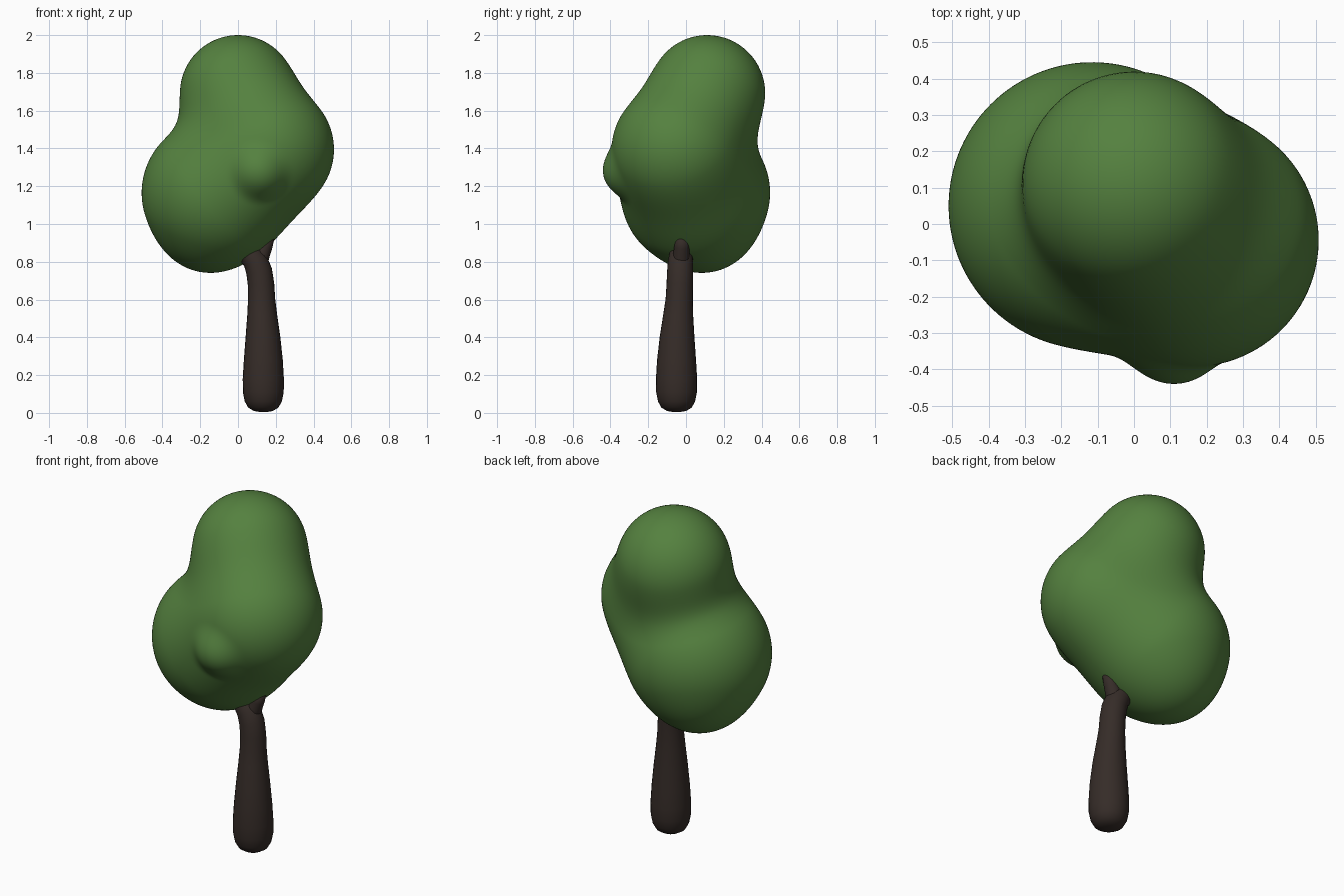
import bpy, bmesh
from mathutils import Vector

if "Cube" in bpy.data.objects:
    bpy.data.objects.remove(bpy.data.objects["Cube"])


def finish(obj, color):
    mat = bpy.data.materials.new(obj.name + "_colour")
    mat.diffuse_color = (*color, 1)
    mat.use_nodes = True
    mat.node_tree.nodes["Principled BSDF"].inputs["Base Color"].default_value = mat.diffuse_color
    obj.data.materials.append(mat)
    for p in obj.data.polygons:
        p.use_smooth = True


# Foliage lobes: centre, radius, blend width to the lobes before it
LOBES = [
    ((-0.115, 0.05, 1.165), 0.395, 0.0),   # low left
    ((-0.16, 0.10, 1.00), 0.24, 0.10),     # bottom
    ((0.16, -0.045, 1.395), 0.348, 0.18),  # right
    ((0.0, 0.112, 1.693), 0.307, 0.17),    # top
    ((0.11, -0.30, 1.285), 0.14, 0.05),    # small front bump
]


def distance(p):
    d = None
    for centre, r, k in LOBES:
        e = (p - Vector(centre)).length - r
        if d is None:
            d = e
        else:
            h = max(k - abs(d - e), 0) / k
            d = min(d, e) - h * h * k / 4
    return d


# Foliage: a sphere shrink-wrapped inwards on to the blended lobes
bm = bmesh.new()
bmesh.ops.create_icosphere(bm, subdivisions=6, radius=1)
core = Vector((0.0, 0.03, 1.32))
for v in bm.verts:
    direction = v.co.normalized()
    t = 1.0
    for _ in range(50):
        d = distance(core + direction * t)
        t -= d * 0.9
        if abs(d) < 0.0003:
            break
    v.co = core + direction * t
me = bpy.data.meshes.new("foliage")
bm.to_mesh(me)
bm.free()
foliage = bpy.data.objects.new("foliage", me)
bpy.context.collection.objects.link(foliage)
finish(foliage, (0.09, 0.22, 0.05))


def limb(name, rings, sides=24):
    """Tube through (x, y, z, radius) rings, closed at both ends."""
    bm = bmesh.new()
    pts = [Vector(r[:3]) for r in rings]
    loops = []
    for i, (p, ring) in enumerate(zip(pts, rings)):
        axis = (pts[min(i + 1, len(pts) - 1)] - pts[max(i - 1, 0)]).normalized()
        turn = Vector((0, 0, 1)).rotation_difference(axis).to_matrix()
        circle = bmesh.ops.create_circle(bm, segments=sides, radius=ring[3])["verts"]
        for v in circle:
            v.co = p + turn @ v.co
        loops.append(circle)
    for a, b in zip(loops, loops[1:]):
        for j in range(sides):
            k = (j + 1) % sides
            bm.faces.new((a[j], a[k], b[k], b[j]))
    bm.faces.new(loops[0][::-1])
    bm.faces.new(loops[-1])
    bmesh.ops.recalc_face_normals(bm, faces=bm.faces)
    me = bpy.data.meshes.new(name)
    bm.to_mesh(me)
    bm.free()
    obj = bpy.data.objects.new(name, me)
    bpy.context.collection.objects.link(obj)
    finish(obj, (0.036, 0.025, 0.021))


# Trunk: rounded foot, taper, bend to the left under the foliage
X, Y = 0.134, -0.05
limb("trunk", [
    (X, Y, 0.005, 0.02), (X, Y, 0.01, 0.05), (X, Y, 0.028, 0.08),
    (X, Y, 0.06, 0.098), (X, Y, 0.11, 0.108), (X, Y, 0.18, 0.109),
    (X, Y, 0.28, 0.103), (0.132, -0.047, 0.40, 0.092),
    (0.128, -0.041, 0.52, 0.079), (0.125, -0.036, 0.60, 0.072),
    (0.122, -0.033, 0.68, 0.070), (0.112, -0.031, 0.75, 0.069),
    (0.092, -0.029, 0.805, 0.066), (0.055, -0.026, 0.85, 0.060),
    (0.005, -0.022, 0.89, 0.052), (-0.05, -0.018, 0.93, 0.04),
])

# Short branch on the right of the bend
limb("branch", [
    (0.10, -0.03, 0.76, 0.045), (0.115, -0.026, 0.81, 0.046),
    (0.128, -0.024, 0.845, 0.043), (0.142, -0.022, 0.88, 0.040),
    (0.16, -0.02, 0.94, 0.036),
])
